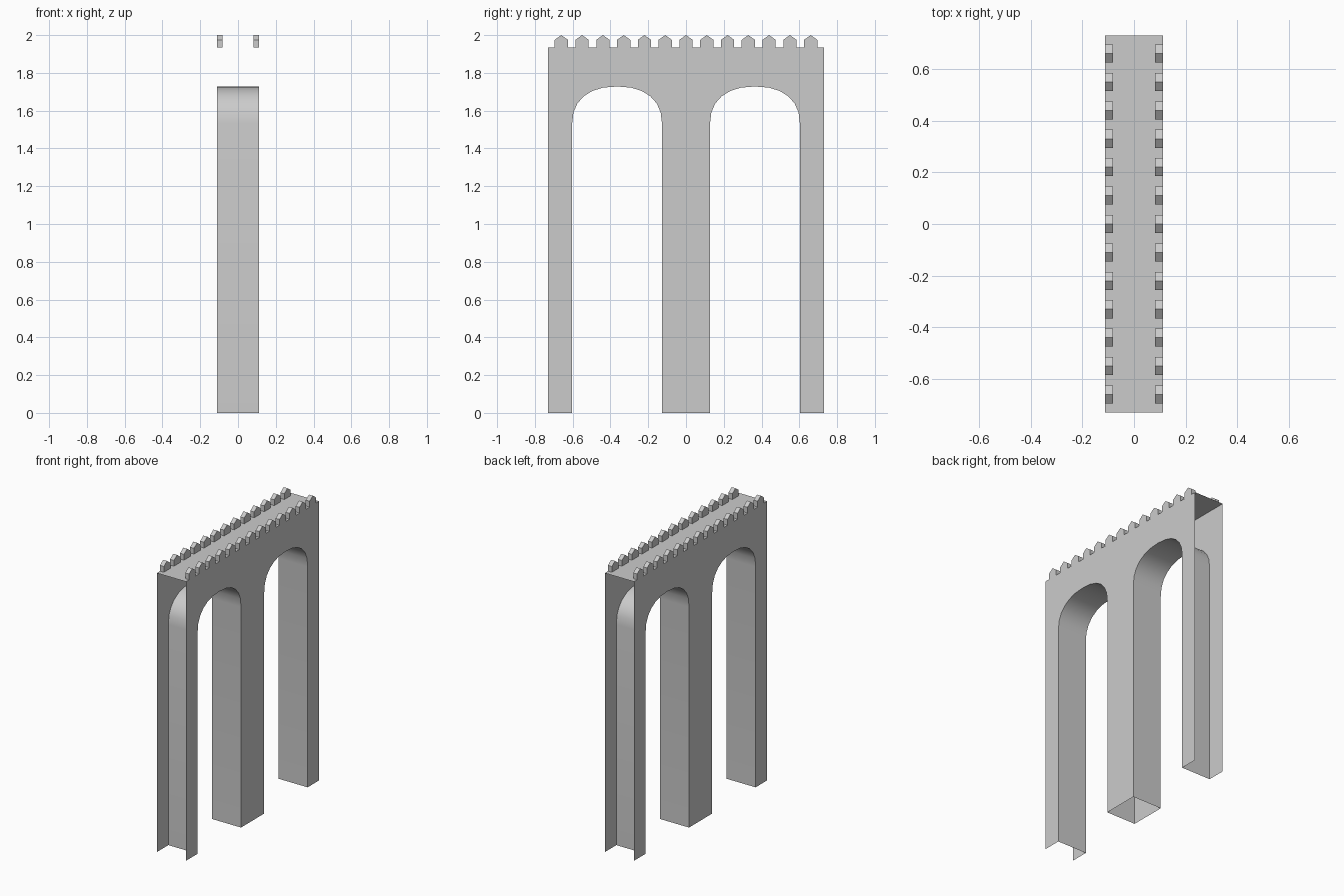
import bpy, bmesh, math

cube = bpy.data.objects.get("Cube")
if cube:
    bpy.data.objects.remove(cube, do_unlink=True)

HALF_W, HALF_L = 0.112, 0.73      # half thickness and half length of the bridge
DECK_Z, SPRING_Z, CROWN_Z = 1.935, 1.53, 1.728
ARCH_Y, ARCH_R = 0.365, 0.238     # arch centre and half span
INNER_X = 0.082                   # inner side of the battlements

stone = bpy.data.materials.new("grey stone")
stone.use_nodes = True
GREY = (0.6, 0.6, 0.6, 1)
stone.diffuse_color = GREY
stone.node_tree.nodes["Principled BSDF"].inputs["Base Color"].default_value = GREY


def make(name, bm):
    mesh = bpy.data.meshes.new(name)
    bm.to_mesh(mesh)
    bm.free()
    mesh.materials.append(stone)
    ob = bpy.data.objects.new(name, mesh)
    bpy.context.collection.objects.link(ob)
    return ob


def arch(center, steps=12):
    """Flattened arch outline from the foot at low y to the foot at high y."""
    pts = [(center - ARCH_R, 0)]
    for i in range(steps + 1):
        a = math.pi * (1 - i / steps)
        c, s = math.cos(a), max(math.sin(a), 0)
        y = math.copysign(abs(c) ** 0.87, c) * ARCH_R
        pts.append((center + y, SPRING_Z + (CROWN_Z - SPRING_Z) * s ** 0.87))
    return pts + [(center + ARCH_R, 0)]


arches = [arch(-ARCH_Y), arch(ARCH_Y)]

# Side walls: one outline with both arches cut from the bottom
outline = [(-HALF_L, 0)] + arches[0] + arches[1]
outline += [(HALF_L, 0), (HALF_L, DECK_Z), (-HALF_L, DECK_Z)]
for name, x in (("left_wall", HALF_W), ("right_wall", -HALF_W)):
    bm = bmesh.new()
    face = bm.faces.new([bm.verts.new((x, y, z)) for y, z in outline])
    face.normal_update()
    if face.normal.x * x < 0:
        face.normal_flip()
    make(name, bm)

# Arch linings, open at the bottom of the piers
for name, pts in zip(("front_arch_lining", "back_arch_lining"), arches):
    bm = bmesh.new()
    rows = [[bm.verts.new((x, y, z)) for x in (-HALF_W, HALF_W)] for y, z in pts]
    for a, b in zip(rows, rows[1:]):
        bm.faces.new((a[0], b[0], b[1], a[1]))
    ob = make(name, bm)
    bpy.ops.object.select_all(action="DESELECT")
    ob.select_set(True)
    bpy.context.view_layer.objects.active = ob
    bpy.ops.object.shade_smooth_by_angle(angle=math.radians(40))

# Deck
bm = bmesh.new()
corners = ((-1, -1), (1, -1), (1, 1), (-1, 1))
bm.faces.new([bm.verts.new((HALF_W * i, HALF_L * j, DECK_Z)) for i, j in corners])
make("deck", bm)

# Battlements: a row of pointed merlons on each side
MERLON = ((-0.035, DECK_Z), (0.035, DECK_Z), (0.035, 1.975), (0, 2.0), (-0.035, 1.975))
for name, side in (("left_merlons", 1), ("right_merlons", -1)):
    bm = bmesh.new()
    for k in range(-6, 7):
        rings = [[bm.verts.new((side * x, k * 0.11 + y, z)) for y, z in MERLON]
                 for x in (INNER_X, HALF_W)]
        for ring in rings:
            bm.faces.new(ring)
        for i in range(1, 5):
            j = (i + 1) % 5
            bm.faces.new((rings[0][i], rings[0][j], rings[1][j], rings[1][i]))
    bmesh.ops.recalc_face_normals(bm, faces=bm.faces)
    make(name, bm)
